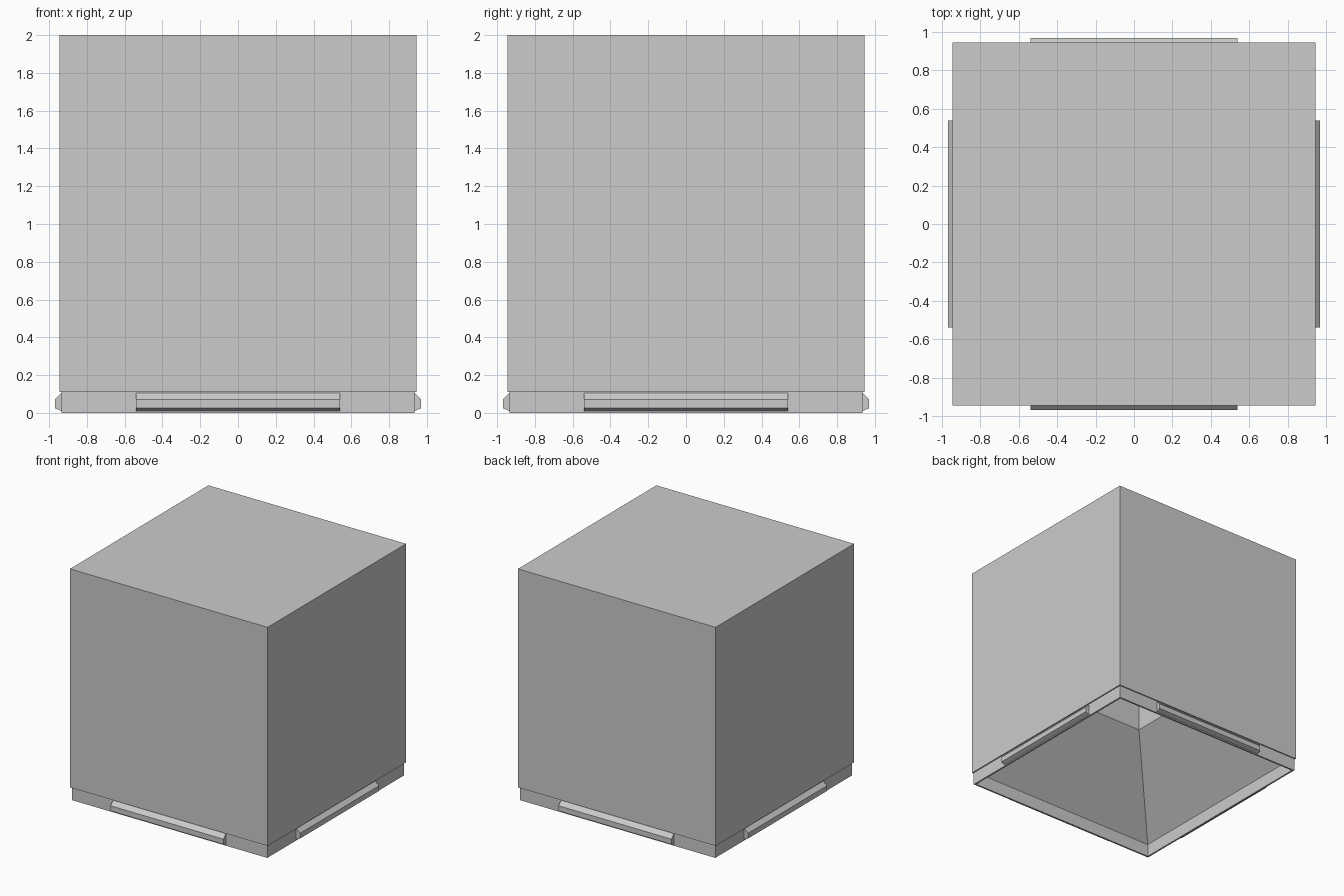
import bpy
import bmesh
import math
from mathutils import Matrix, Vector

cube = bpy.data.objects.get("Cube")
if cube:
    bpy.data.objects.remove(cube, do_unlink=True)

grey = bpy.data.materials.new("plain grey")
grey.use_nodes = True
COLOUR = (0.6, 0.6, 0.6, 1)
grey.diffuse_color = COLOUR
grey.node_tree.nodes["Principled BSDF"].inputs["Base Color"].default_value = COLOUR


def add_object(name, bm):
    mesh = bpy.data.meshes.new(name)
    bm.to_mesh(mesh)
    bm.free()
    mesh.materials.append(grey)
    obj = bpy.data.objects.new(name, mesh)
    bpy.context.collection.objects.link(obj)
    return obj


def square_loft(name, profile, cap_first=False, cap_last=False):
    """Join square rings given as (half width, height), running outside-down, inside-up."""
    bm = bmesh.new()
    corners = [(-1, -1), (1, -1), (1, 1), (-1, 1)]
    rings = [[bm.verts.new((r * x, r * y, z)) for x, y in corners] for r, z in profile]
    for a, b in zip(rings, rings[1:]):
        for i in range(4):
            j = (i + 1) % 4
            bm.faces.new((a[i], b[i], b[j], a[j]))
    if cap_first:
        bm.faces.new(rings[0])
    if cap_last:
        bm.faces.new(rings[-1][::-1])
    return add_object(name, bm)


OUTER, RIM, INNER = 0.945, 0.935, 0.92
STEP = 0.11

# Box with a closed top and a small ledge over the rim
square_loft("box_body", [(OUTER, 2), (OUTER, STEP), (RIM, STEP)], cap_first=True)

# Thin recessed skirt around the bottom
square_loft("base_rim", [(RIM, STEP), (RIM, 0), (INNER, 0), (INNER, STEP)])

# Sloped underside leading to a square shaft
square_loft("inner_funnel", [(INNER, STEP), (0.33, 0.72), (0.33, 1.9)], cap_last=True)

# Bevelled grip strip in the middle of each side
grip_profile = [(RIM, 0.01), (0.97, 0.025), (0.97, 0.07), (RIM, 0.105)]
for index, side in enumerate(("front", "left", "back", "right")):
    bm = bmesh.new()
    ends = [[bm.verts.new((x, -d, z)) for d, z in grip_profile] for x in (-0.54, 0.54)]
    for i in range(4):
        j = (i + 1) % 4
        bm.faces.new((ends[0][i], ends[0][j], ends[1][j], ends[1][i]))
    bm.faces.new(ends[0])
    bm.faces.new(ends[1])
    bmesh.ops.recalc_face_normals(bm, faces=bm.faces)
    turn = Matrix.Rotation(index * math.pi / 2, 3, "Z")
    bmesh.ops.rotate(bm, verts=bm.verts, cent=Vector(), matrix=turn)
    add_object(side + "_grip", bm)
